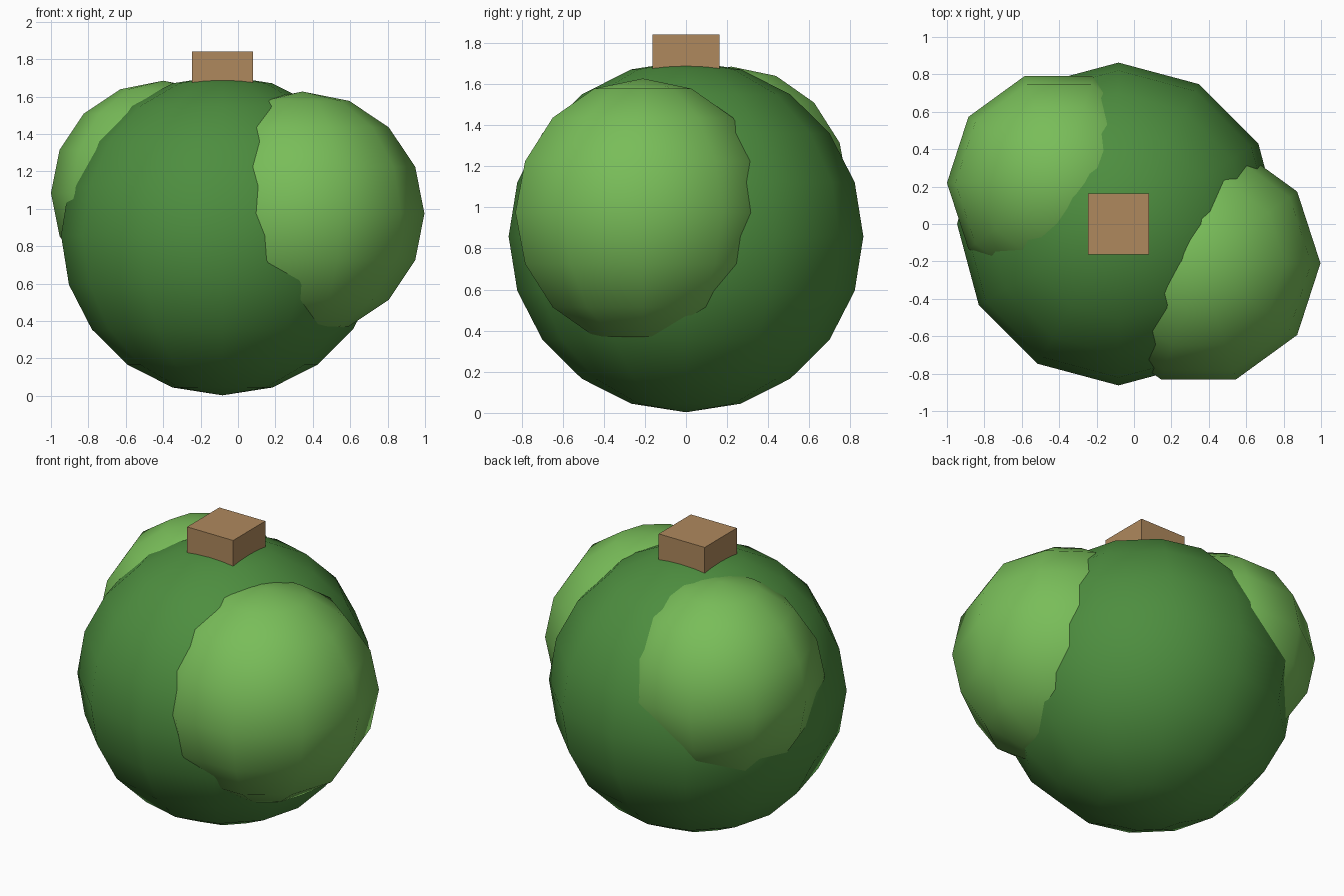
import bpy, bmesh, math
from mathutils import Matrix

if "Cube" in bpy.data.objects:
    bpy.data.objects.remove(bpy.data.objects["Cube"])


def material(name, rgb):
    m = bpy.data.materials.new(name)
    m.diffuse_color = (*rgb, 1.0)
    m.use_nodes = True
    m.node_tree.nodes["Principled BSDF"].inputs["Base Color"].default_value = m.diffuse_color
    return m


def add_object(name, bm, mat, smooth):
    mesh = bpy.data.meshes.new(name)
    for f in bm.faces:
        f.smooth = smooth
    bm.to_mesh(mesh)
    bm.free()
    mesh.materials.append(mat)
    ob = bpy.data.objects.new(name, mesh)
    bpy.context.collection.objects.link(ob)
    return ob


def ball(name, center, radius, height, segments, rings, mat):
    bm = bmesh.new()
    bmesh.ops.create_uvsphere(bm, u_segments=segments, v_segments=rings, radius=1)
    # turn the ball so that one meridian lies on the x axis
    v = min(bm.verts, key=lambda p: abs(p.co.z))
    bm.transform(Matrix.Rotation(-math.atan2(v.co.y, v.co.x), 4, 'Z'))
    bm.transform(Matrix.Diagonal((radius, radius, height, 1)))
    ob = add_object(name, bm, mat, True)
    ob.location = center
    return ob


dark = material("dark_green", (0.075, 0.27, 0.05))
light = material("light_green", (0.19, 0.51, 0.10))
brown = material("brown", (0.43, 0.25, 0.11))

# large central body and the two lighter side lobes
ball("main_body", (-0.083, 0, 0.858), 0.863, 0.855, 12, 10, dark)
ball("right_lobe", (0.345, -0.21, 0.975), 0.652, 0.652, 10, 8, light)
ball("left_lobe", (-0.40, 0.22, 1.085), 0.60, 0.60, 10, 8, light)

# square stub on top, sunk into the body
bm = bmesh.new()
bmesh.ops.create_cube(bm, size=1)
bm.transform(Matrix.Diagonal((0.324, 0.324, 0.30, 1)))
stub = add_object("top_stub", bm, brown, False)
stub.location = (-0.083, 0, 1.69)
